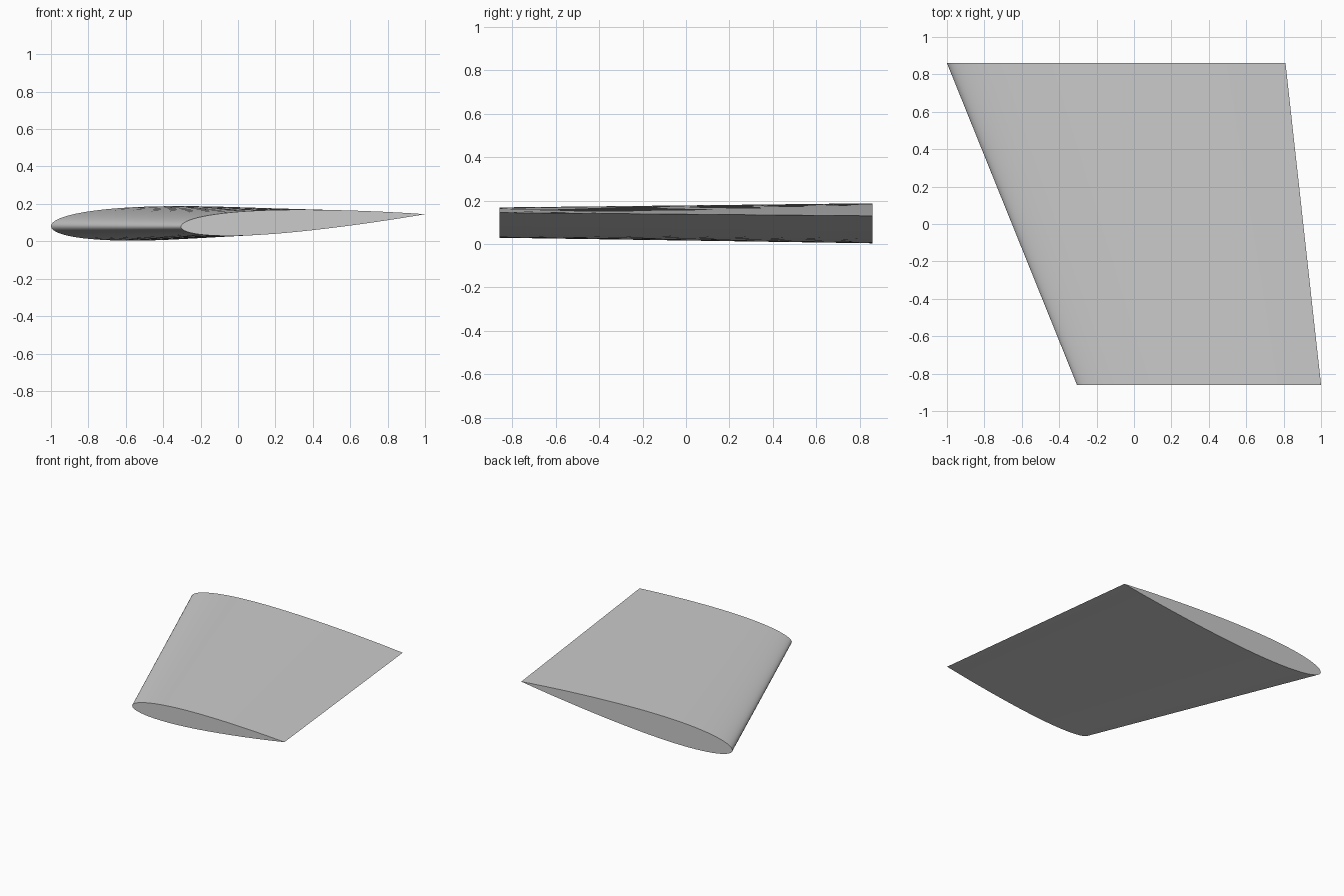
import bpy, bmesh, math

cube = bpy.data.objects.get("Cube")
if cube:
    bpy.data.objects.remove(cube, do_unlink=True)

grey = bpy.data.materials.new("plain grey")
grey.use_nodes = True
COLOR = (0.6, 0.6, 0.6, 1)
grey.diffuse_color = COLOR
grey.node_tree.nodes["Principled BSDF"].inputs["Base Color"].default_value = COLOR

STEPS = 40       # points along each side of the section
THICKNESS = 0.1  # section depth as a share of chord


def half_depth(t):
    """Symmetric aerofoil with a closed trailing edge."""
    return 5 * THICKNESS * (0.2969 * math.sqrt(t) - 0.126 * t - 0.3516 * t**2
                            + 0.2843 * t**3 - 0.1036 * t**4)


def section(bm, y, nose, tail):
    """Ring of vertices from tail over the top to the nose and back below."""
    chord = tail[0] - nose[0]
    ring = []
    for i in range(2 * STEPS):
        t = (1 + math.cos(math.pi * i / STEPS)) / 2
        side = 1 if i < STEPS else -1
        x = nose[0] + t * chord
        z = nose[1] + t * (tail[1] - nose[1]) + side * half_depth(t) * chord
        ring.append(bm.verts.new((x, y, z)))
    return ring


# Wing lofted between the narrow front end and the wide back end
bm = bmesh.new()
tip = section(bm, -0.86, (-0.305, 0.078), (1.0, 0.145))
root = section(bm, 0.86, (-1.0, 0.081), (0.81, 0.13))
for i in range(len(tip)):
    j = (i + 1) % len(tip)
    bm.faces.new((tip[i], tip[j], root[j], root[i]))
bm.faces.new(tip)
bm.faces.new(root)
bmesh.ops.recalc_face_normals(bm, faces=bm.faces)

mesh = bpy.data.meshes.new("wing_panel")
bm.to_mesh(mesh)
bm.free()
mesh.materials.append(grey)
wing = bpy.data.objects.new("wing_panel", mesh)
bpy.context.collection.objects.link(wing)

# Smooth skin, crisp end caps and trailing edge
bpy.ops.object.select_all(action="DESELECT")
wing.select_set(True)
bpy.context.view_layer.objects.active = wing
bpy.ops.object.shade_smooth_by_angle(angle=math.radians(30))
